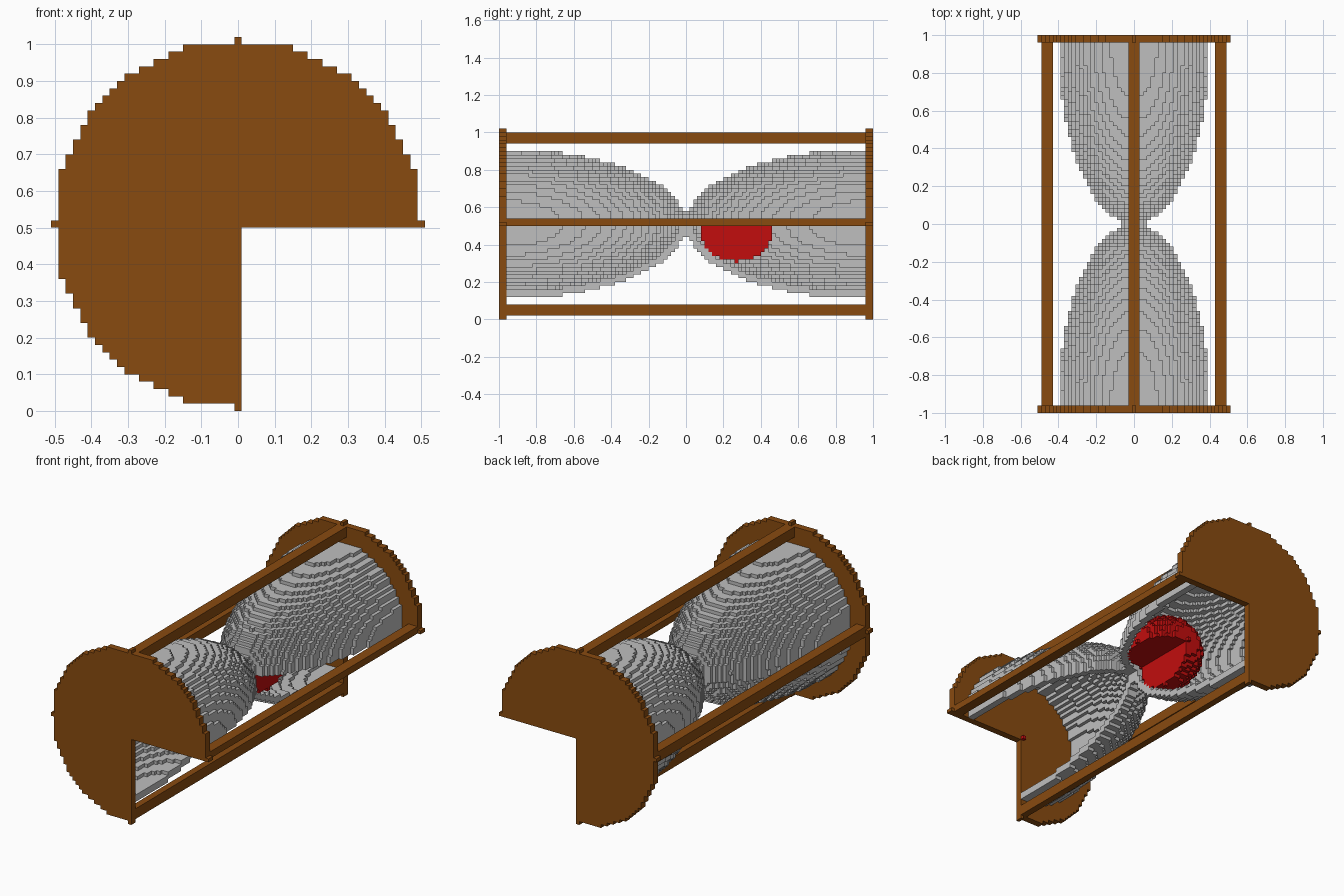
import bpy, bmesh, math

if "Cube" in bpy.data.objects:
    bpy.data.objects.remove(bpy.data.objects["Cube"])

CELL = 0.02      # block size
HALF_Y = 50      # half length in blocks
MID_Z = 0.51     # height of the long axis


def material(name, rgb):
    m = bpy.data.materials.new(name)
    m.diffuse_color = (*rgb, 1.0)
    m.use_nodes = True
    m.node_tree.nodes["Principled BSDF"].inputs["Base Color"].default_value = m.diffuse_color
    return m


wood = material("brown wood", (0.25, 0.07, 0.005))
glass = material("grey glass", (0.52, 0.52, 0.52))
red = material("red sand", (0.54, 0.004, 0.004))


def kept(i, k):
    # one lengthwise quarter is cut away
    return not (i > 0 and k < 0)


def fill(xs, ys, zs, inside):
    return {(i, j, k) for i in xs for j in ys for k in zs
            if kept(i, k) and inside(i, j + 0.5, k)}


def always(i, y, k):
    return True


def disc(i, y, k):
    return i * i + k * k <= 625


def bulb(i, y, k):
    # half ellipsoid on each side of the neck, hollowed by a smaller one
    y = abs(y)
    r2 = i * i + k * k
    outer = max(400 * (1 - ((48 - y) / 48) ** 2), 9.5)
    inner = 324 * (1 - ((48 - y) / 46) ** 2)
    return r2 <= outer and r2 > inner


def ball(i, y, k):
    return i * i + (y - 13.5) ** 2 + k * k <= 100


full = range(-25, 26)
span = range(-48, 48)
centre = range(-1, 2)
low, high = range(-24, -21), range(22, 25)

parts = [
    ("front_disc", wood, fill(full, (-50, -49), full, disc)),
    ("back_disc", wood, fill(full, (48, 49), full, disc)),
    ("top_bar", wood, fill(centre, span, high, always)),
    ("bottom_bar", wood, fill(centre, span, low, always)),
    ("left_bar", wood, fill(low, span, centre, always)),
    ("right_bar", wood, fill(high, span, centre, always)),
    ("sand_ball", red, fill(range(-10, 11), range(0, 30), range(-10, 11), ball)),
    ("sand_grain", red, {(0, -48, 0)}),
    ("glass_bulbs", glass, fill(range(-20, 21), span, range(-20, 21), bulb)),
]

# earlier parts own any shared blocks
taken = set()
for n, (name, mat, cells) in enumerate(parts):
    cells -= taken
    taken |= cells

# outward faces of a block: direction and its four corners
SIDES = [
    ((1, 0, 0), ((1, 0, 0), (1, 1, 0), (1, 1, 1), (1, 0, 1))),
    ((-1, 0, 0), ((0, 0, 0), (0, 0, 1), (0, 1, 1), (0, 1, 0))),
    ((0, 1, 0), ((0, 1, 0), (0, 1, 1), (1, 1, 1), (1, 1, 0))),
    ((0, -1, 0), ((0, 0, 0), (1, 0, 0), (1, 0, 1), (0, 0, 1))),
    ((0, 0, 1), ((0, 0, 1), (1, 0, 1), (1, 1, 1), (0, 1, 1))),
    ((0, 0, -1), ((0, 0, 0), (0, 1, 0), (1, 1, 0), (1, 0, 0))),
]


def build(name, mat, cells):
    bm = bmesh.new()
    verts = {}

    def vert(p):
        if p not in verts:
            verts[p] = bm.verts.new(((p[0] - 0.5) * CELL, p[1] * CELL,
                                     MID_Z + (p[2] - 0.5) * CELL))
        return verts[p]

    for i, j, k in sorted(cells):
        for (dx, dy, dz), corners in SIDES:
            if (i + dx, j + dy, k + dz) not in taken:
                bm.faces.new([vert((i + a, j + b, k + c)) for a, b, c in corners])
    mesh = bpy.data.meshes.new(name)
    bm.to_mesh(mesh)
    bm.free()
    mesh.materials.append(mat)
    bpy.context.collection.objects.link(bpy.data.objects.new(name, mesh))


for part in parts:
    build(*part)
